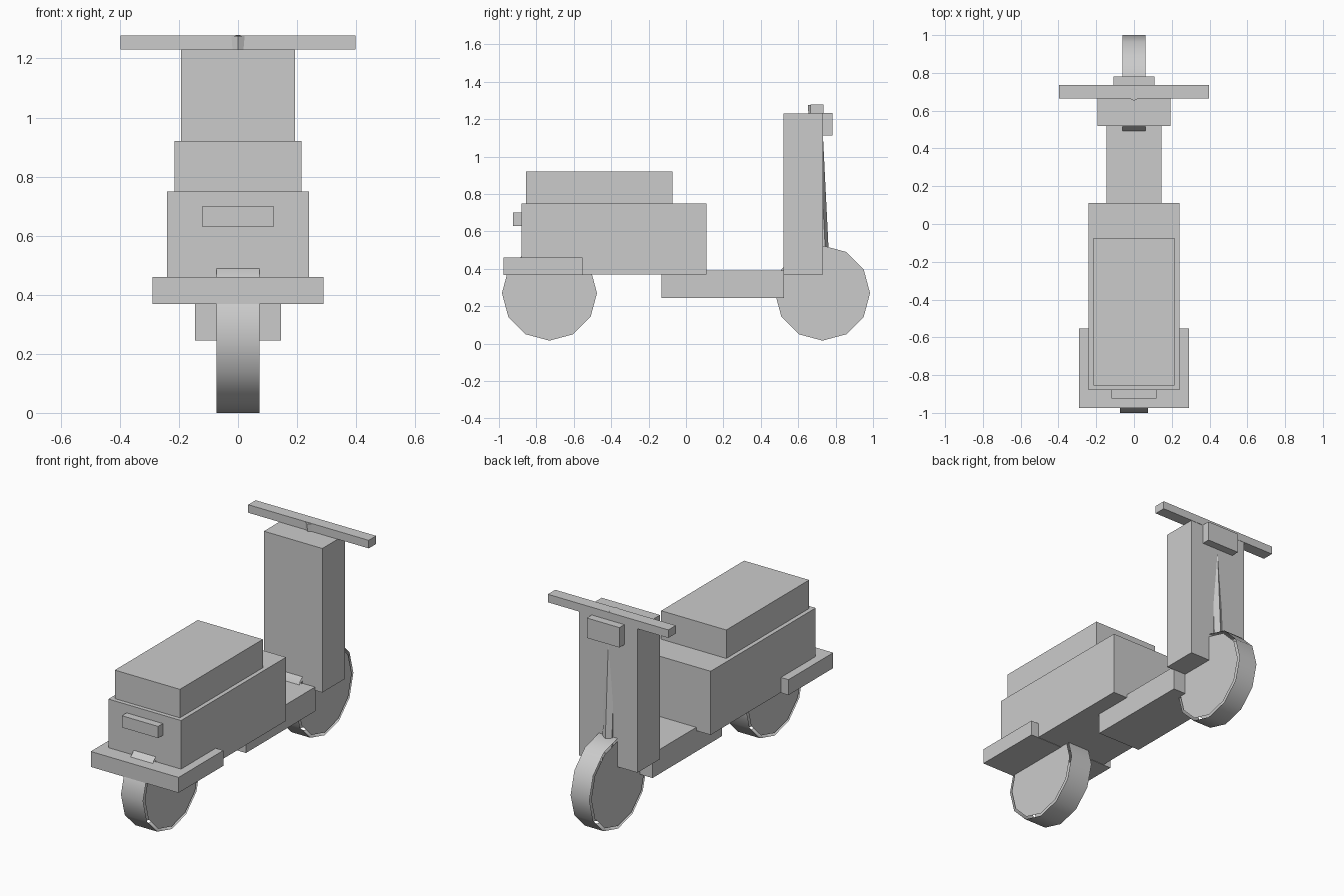
import bpy, bmesh, math
from mathutils import Matrix, Vector

old = bpy.data.objects.get("Cube")
if old:
    bpy.data.objects.remove(old, do_unlink=True)

grey = bpy.data.materials.new("light_grey")
grey.use_nodes = True
tone = (0.6, 0.6, 0.6, 1)
grey.diffuse_color = tone
grey.node_tree.nodes["Principled BSDF"].inputs["Base Color"].default_value = tone


def finish(name, bm):
    mesh = bpy.data.meshes.new(name)
    bm.to_mesh(mesh)
    bm.free()
    mesh.materials.append(grey)
    obj = bpy.data.objects.new(name, mesh)
    bpy.context.collection.objects.link(obj)
    return obj


def box(name, half_width, y, z):
    """Box centred on x = 0, from its y and z ranges."""
    bm = bmesh.new()
    bmesh.ops.create_cube(bm, size=1)
    bmesh.ops.scale(bm, vec=(2 * half_width, y[1] - y[0], z[1] - z[0]), verts=bm.verts)
    bmesh.ops.translate(bm, vec=(0, sum(y) / 2, sum(z) / 2), verts=bm.verts)
    return finish(name, bm)


def wheel(name, y, half_width):
    """Smooth open tread band around two slightly smaller side discs."""
    place = Matrix.Translation((0, y, 0.27)) @ Matrix.Rotation(math.pi / 2, 4, 'Y')
    bm = bmesh.new()
    bmesh.ops.create_cone(bm, cap_ends=False, segments=12, radius1=0.27,
                          radius2=0.27, depth=2 * half_width, matrix=place)
    for face in bm.faces:
        face.smooth = True
    finish(name + "_tread", bm)

    bm = bmesh.new()
    for side in (-1, 1):
        disc = Matrix.Translation((side * half_width, 0, 0)) @ place
        made = bmesh.ops.create_circle(bm, cap_ends=True, segments=12,
                                       radius=0.254, matrix=disc)
        face = made["verts"][0].link_faces[0]
        face.normal_update()
        if face.normal.x * side < 0:
            face.normal_flip()
    finish(name + "_discs", bm)


# Wheels
wheel("rear_wheel", -0.73, 0.073)
wheel("front_wheel", 0.73, 0.062)

# Body, seat and floor
box("body", 0.24, (-0.88, 0.11), (0.37, 0.75))
box("seat", 0.215, (-0.855, -0.073), (0.75, 0.92))
box("rear_bumper", 0.29, (-0.975, -0.553), (0.368, 0.46))
box("tail_light", 0.12, (-0.925, -0.88), (0.63, 0.70))
box("floorboard", 0.145, (-0.132, 0.523), (0.245, 0.39))

# Front shield, lamp and handlebar
box("front_shield", 0.193, (0.52, 0.733), (0.37, 1.23))
box("headlight", 0.108, (0.733, 0.782), (1.113, 1.232))
box("handlebar", 0.398, (0.665, 0.735), (1.23, 1.278))

# Raked six-sided steering tube from the front axle to the handlebar
low, high = Vector((0, 0.738, 0.27)), Vector((0, 0.688, 1.277))
axis = high - low
turn = axis.to_track_quat('Z', 'Y').to_matrix().to_4x4()
bm = bmesh.new()
bmesh.ops.create_cone(bm, cap_ends=True, segments=6, radius1=0.036, radius2=0.036,
                      depth=axis.length,
                      matrix=Matrix.Translation((low + high) / 2) @ turn)
finish("steering_tube", bm)
